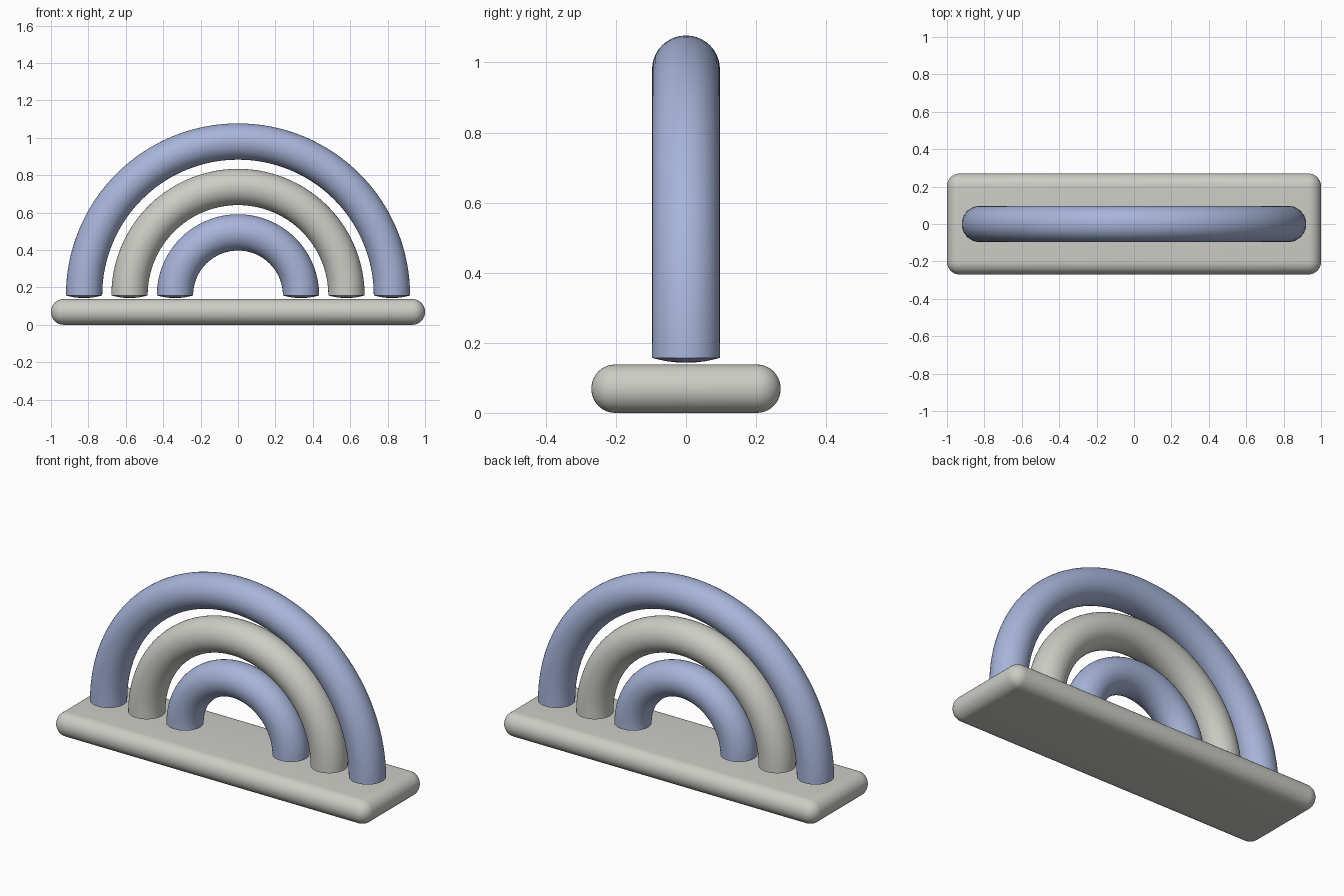
import bpy, bmesh, math
from mathutils import Matrix, Vector

cube = bpy.data.objects.get("Cube")
if cube:
    bpy.data.objects.remove(cube, do_unlink=True)

TUBE = 0.097      # arch tube radius
FOOT_Z = 0.157    # height of the arch ends
DOME = 0.014      # depth of the rounded arch ends
BASE = Vector((2.0, 0.54, 0.138))


def make_material(name, rgb):
    mat = bpy.data.materials.new(name)
    mat.use_nodes = True
    mat.diffuse_color = (*rgb, 1)
    mat.node_tree.nodes["Principled BSDF"].inputs["Base Color"].default_value = (*rgb, 1)
    return mat


def add_object(name, bm, mat):
    bmesh.ops.recalc_face_normals(bm, faces=bm.faces)
    mesh = bpy.data.meshes.new(name)
    bm.to_mesh(mesh)
    bm.free()
    mesh.materials.append(mat)
    obj = bpy.data.objects.new(name, mesh)
    bpy.context.collection.objects.link(obj)
    bpy.ops.object.select_all(action="DESELECT")
    obj.select_set(True)
    bpy.context.view_layer.objects.active = obj
    return obj


def add_arch(name, radius, mat):
    bm = bmesh.new()
    # Half ring swept from a circle
    centre = Vector((0, 0, FOOT_Z))
    bmesh.ops.create_circle(bm, segments=40, radius=TUBE,
                            matrix=Matrix.Translation((radius, 0, FOOT_Z)))
    bmesh.ops.spin(bm, geom=bm.verts[:] + bm.edges[:], cent=centre,
                   axis=(0, -1, 0), angle=math.pi, steps=64)
    # Shallow domed ends
    for side in (-1, 1):
        middle = Vector((side * radius, 0, FOOT_Z))
        edges = [e for e in bm.edges if e.is_boundary and e.verts[0].co.x * side > 0]
        for scale in (0.8, 0.55, 0.28):
            new = bmesh.ops.extrude_edge_only(bm, edges=edges)["geom"]
            edges = [g for g in new if isinstance(g, bmesh.types.BMEdge)]
            for v in (g for g in new if isinstance(g, bmesh.types.BMVert)):
                flat = (v.co - middle).normalized() if scale == 0.8 else Vector(
                    (v.co.x - middle.x, v.co.y, 0)).normalized()
                v.co = middle + flat * TUBE * scale
                v.co.z = FOOT_Z - DOME * (1 - scale ** 2)
        bmesh.ops.contextual_create(bm, geom=edges)
    add_object(name, bm, mat)
    bpy.ops.object.shade_smooth_by_angle(angle=math.radians(35))


blue = make_material("soft_blue", (0.39, 0.46, 0.70))
grey = make_material("warm_grey", (0.61, 0.61, 0.57))

# Base slab with fully rounded edges
bm = bmesh.new()
bmesh.ops.create_cube(bm, size=1, matrix=Matrix.Translation((0, 0, BASE.z / 2))
                      @ Matrix.Diagonal((*BASE, 1)))
bmesh.ops.bevel(bm, geom=bm.edges[:], offset=BASE.z / 2 - 0.001, segments=10,
                profile=0.5, affect="EDGES")
add_object("base", bm, grey)
bpy.ops.object.shade_smooth_by_angle(angle=math.radians(35))

# Nested arches
add_arch("outer_arch", 0.823, blue)
add_arch("middle_arch", 0.58, grey)
add_arch("inner_arch", 0.337, blue)
